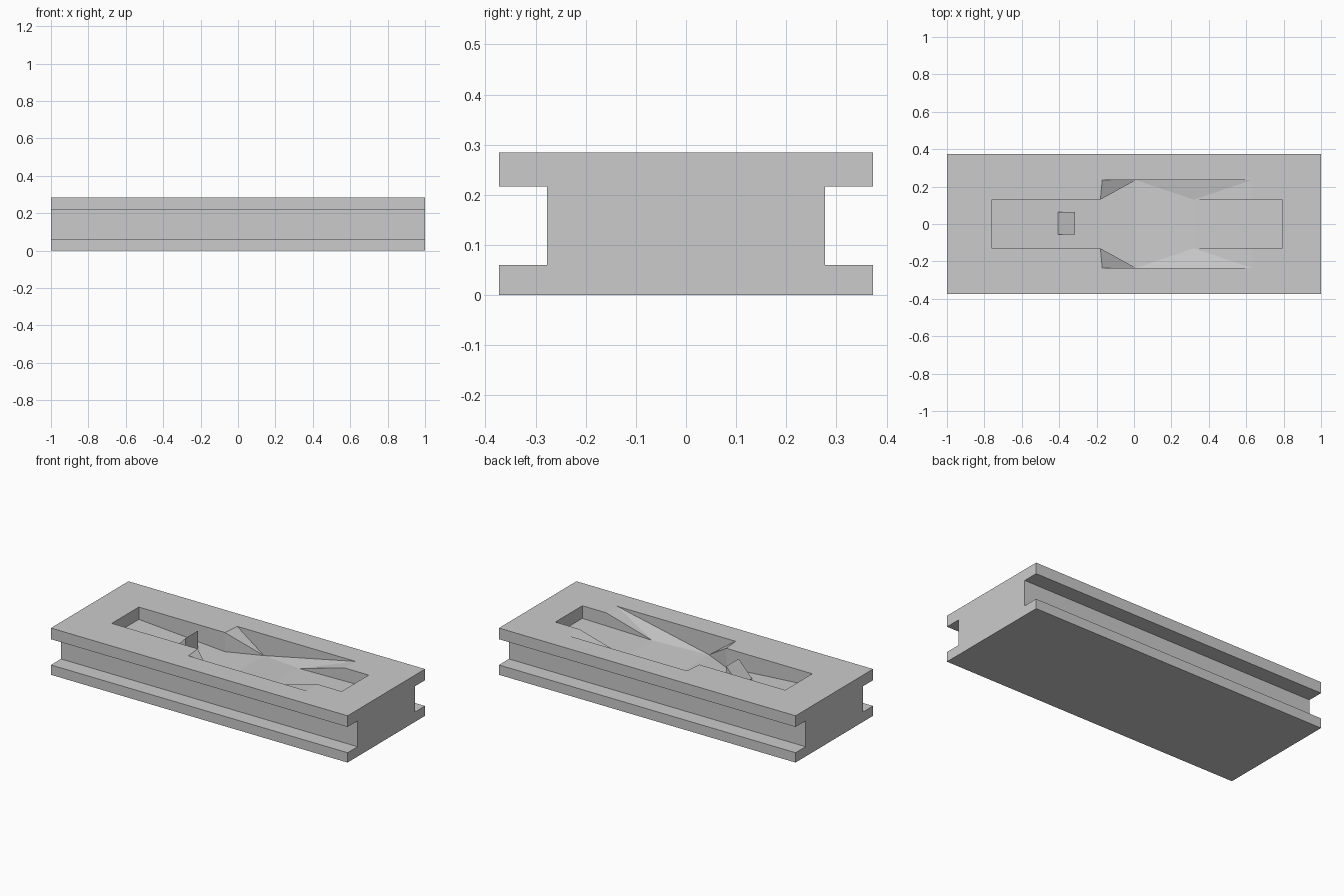
import bpy, bmesh
from mathutils import Vector

cube = bpy.data.objects.get("Cube")
if cube:
    bpy.data.objects.remove(cube, do_unlink=True)

grey = bpy.data.materials.new("plain_grey")
grey.use_nodes = True
grey.diffuse_color = (0.6, 0.6, 0.6, 1)
grey.node_tree.nodes["Principled BSDF"].inputs["Base Color"].default_value = (0.6, 0.6, 0.6, 1)

TOP = 0.285
SLOT = 0.13      # half width of the narrow slot
WIDE = 0.235     # half width of the wide recess


def make_object(name, faces):
    """Build a closed mesh from polygons given as point lists."""
    bm = bmesh.new()
    for points in faces:
        bm.faces.new([bm.verts.new(p) for p in points])
    bmesh.ops.remove_doubles(bm, verts=bm.verts, dist=0.0005)
    bmesh.ops.recalc_face_normals(bm, faces=bm.faces)
    mesh = bpy.data.meshes.new(name)
    bm.to_mesh(mesh)
    bm.free()
    mesh.materials.append(grey)
    obj = bpy.data.objects.new(name, mesh)
    bpy.context.collection.objects.link(obj)
    return obj


def pt(x, y, depth=0):
    return Vector((x, y, TOP - depth))


def mid(p):
    return Vector((p.x, 0, p.z))


# Grooved outer shell, one half of its section
section = [(0, 0), (0.373, 0), (0.373, 0.06), (0.277, 0.06),
           (0.277, 0.217), (0.373, 0.217), (0.373, TOP), (0, TOP)]
half = []
for (y1, z1), (y2, z2) in zip(section[:-2], section[1:-1]):
    half.append([(-1, y1, z1), (1, y1, z1), (1, y2, z2), (-1, y2, z2)])
for x in (-1, 1):
    half.append([(x, y, z) for y, z in section])

# Key points of the recess
left_top, left_low = pt(-0.76, SLOT), pt(-0.76, SLOT, 0.075)
neck_top, neck_low = pt(-0.18, SLOT), pt(-0.18, SLOT, 0.117)
wide_left, wide_right = pt(-0.17, WIDE), pt(0.63, WIDE)
deepest = pt(0.01, WIDE, 0.13)
ramp_top, ramp_low = pt(0.63, SLOT), pt(0.32, SLOT, 0.085)
right_top, right_low = pt(0.79, SLOT), pt(0.79, SLOT, 0.077)

# Top rim around the recess
half.append([pt(-1, 0), pt(-1, 0.373), pt(1, 0.373), pt(1, 0), mid(right_top), right_top,
             ramp_top, wide_right, wide_left, neck_top, left_top, mid(left_top)])

# Recess floor strips and end walls
floor = [left_top, left_low, neck_low, deepest, ramp_low, right_low, right_top]
for a, b in zip(floor, floor[1:]):
    half.append([a, b, mid(b), mid(a)])

# Recess side walls and sloping ramps
half += [
    [left_top, neck_top, neck_low, left_low],
    [neck_top, deepest, neck_low],
    [wide_left, deepest, neck_top],
    [wide_left, wide_right, deepest],
    [wide_right, ramp_low, deepest],
    [wide_right, ramp_top, ramp_low],
    [ramp_top, right_top, right_low, ramp_low],
]

mirrored = [[(x, -y, z) for x, y, z in face] for face in half]
make_object("slotted_body", half + mirrored)

# Wedge-shaped catch standing in the narrow slot
profile = [(-0.405, 0.12), (-0.405, 0.095), (-0.315, 0), (-0.315, 0.12)]
sides = [[pt(x, y, d) for x, d in profile] for y in (-0.057, 0.063)]
wedge = list(sides)
for i in range(len(profile)):
    j = (i + 1) % len(profile)
    wedge.append([sides[0][i], sides[0][j], sides[1][j], sides[1][i]])
make_object("wedge_catch", wedge)
